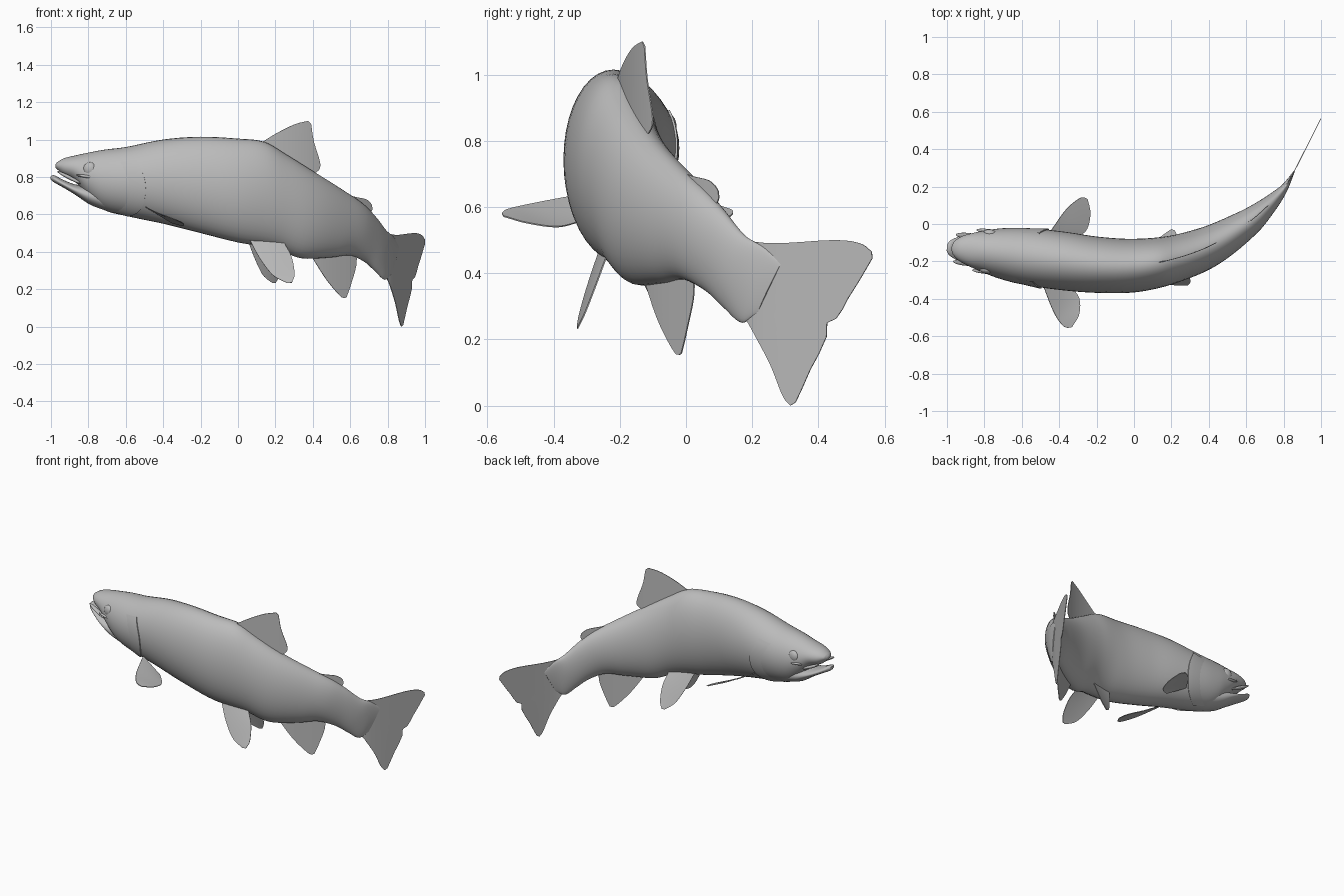
import bpy, bmesh
from math import sin, cos, pi, radians, sqrt
from mathutils import Vector

cube = bpy.data.objects.get("Cube")
if cube:
    bpy.data.objects.remove(cube, do_unlink=True)

grey = bpy.data.materials.new("fish grey")
grey.use_nodes = True
grey.diffuse_color = (0.5, 0.5, 0.5, 1)
grey.node_tree.nodes["Principled BSDF"].inputs["Base Color"].default_value = (0.5, 0.5, 0.5, 1)


def spline(table, key):
    """Smooth interpolation of rows (key, values...), straight beyond the ends."""
    pts = [(row[0], Vector(row[1:])) for row in table]
    last = len(pts) - 1

    def slope(i):
        a, b = pts[max(i - 1, 0)], pts[min(i + 1, last)]
        return (b[1] - a[1]) / (b[0] - a[0])

    if key <= pts[0][0]:
        return pts[0][1] + slope(0) * (key - pts[0][0])
    if key >= pts[last][0]:
        return pts[last][1] + slope(last) * (key - pts[last][0])
    i = max(n for n in range(last) if pts[n][0] <= key)
    (k0, p0), (k1, p1) = pts[i], pts[i + 1]
    d = k1 - k0
    t = (key - k0) / d
    return (p0 * (1 + 2 * t) * (1 - t) ** 2 + p1 * t * t * (3 - 2 * t)
            + slope(i) * d * t * (1 - t) ** 2 + slope(i + 1) * d * t * t * (t - 1))


# Sideways sweep of the backbone: x, y
SPINE = [(-1, -.125, 0), (-.8, -.145, 0), (-.6, -.17, 0), (-.4, -.195, 0), (-.2, -.218, 0),
         (0, -.222, 0), (.2, -.19, 0), (.4, -.12, 0), (.6, 0, 0), (.7, .083, 0),
         (.8, .188, 0), (.85, .27, 0), (.9, .367, 0), (1, .565, 0)]


def bend(x, s, z):
    """Place a point of the straight fish on the bent backbone."""
    y = spline(SPINE, x)[0]
    dy = (spline(SPINE, x + .03)[0] - spline(SPINE, x - .03)[0]) / .06
    n = sqrt(1 + dy * dy)
    return (x - s * dy / n, y + s / n, z)


def finish(name, bm):
    bmesh.ops.recalc_face_normals(bm, faces=bm.faces)
    mesh = bpy.data.meshes.new(name)
    bm.to_mesh(mesh)
    bm.free()
    mesh.materials.append(grey)
    for p in mesh.polygons:
        p.use_smooth = True
    mesh.set_sharp_from_angle(angle=radians(50))
    obj = bpy.data.objects.new(name, mesh)
    bpy.context.collection.objects.link(obj)
    return obj


def loft(name, rows, closed=False):
    """Skin rows of straight-fish points, with end caps when the rows are rings."""
    bm = bmesh.new()
    grid = [[bm.verts.new(bend(*p)) for p in row] for row in rows]
    count = len(rows[0])
    for a, b in zip(grid, grid[1:]):
        for j in range(count if closed else count - 1):
            k = (j + 1) % count
            bm.faces.new((a[j], a[k], b[k], b[j]))
    if closed:
        bm.faces.new(grid[0])
        bm.faces.new(grid[-1])
    return finish(name, bm)


def section(table, x, angle, grow=0):
    """Point of the elliptical section whose top lies at x."""
    xb, zt, zb, w = spline(table, x)
    up = sin(angle)
    return ((x + xb) / 2 + (x - xb) / 2 * up,
            (w + grow) * cos(angle),
            (zt + zb) / 2 + ((zt - zb) / 2 + grow) * up)


def trunk(name, table, steps=5, sides=40):
    keys = [a[0] + (b[0] - a[0]) * i / steps
            for a, b in zip(table, table[1:]) for i in range(steps)] + [table[-1][0]]
    loft(name, [[section(table, x, 2 * pi * j / sides) for j in range(sides)]
                for x in keys], True)


# Body and upper head: top x, bottom x, top z, bottom z, half width
BODY = [(-.975, -.975, .868, .848, .012), (-.965, -.965, .88, .84, .035),
        (-.93, -.93, .9, .808, .065), (-.87, -.87, .915, .775, .09),
        (-.8, -.8, .93, .69, .112), (-.72, -.72, .945, .625, .133),
        (-.6, -.6, .96, .592, .15), (-.4, -.4, 1, .55, .156),
        (-.2, -.2, 1.015, .5, .15), (0, 0, 1.005, .45, .143),
        (.14, .14, .988, .428, .133), (.25, .22, .925, .41, .124),
        (.4, .34, .83, .365, .113), (.55, .5, .735, .37, .09),
        (.66, .6, .66, .38, .07), (.73, .68, .59, .345, .05),
        (.79, .74, .515, .29, .033), (.83, .785, .48, .25, .018),
        (.86, .82, .43, .28, .006)]
trunk("body", BODY)

# Lower jaw
JAW = [(-1, -1, .805, .785, .018), (-.985, -.985, .81, .772, .04),
       (-.94, -.94, .787, .747, .063), (-.87, -.87, .76, .705, .085),
       (-.79, -.79, .75, .652, .094), (-.7, -.7, .74, .618, .09)]
trunk("lower_jaw", JAW)


def ellipsoid(name, centre, size, side, tilt=0):
    bm = bmesh.new()
    bmesh.ops.create_uvsphere(bm, u_segments=24, v_segments=16, radius=1)
    for v in bm.verts:
        x, s, z = (c * r for c, r in zip(v.co, size))
        v.co = bend(centre[0] + x, side * (centre[1] + s), centre[2] + z + tilt * x)
    finish(name, bm)


# Eyes, lips and gill covers on both flanks
GILL_EDGE = [(0, -.58, 0), (.3, -.5, 0), (.65, -.475, 0), (1, -.525, 0)]
for side, label in ((-1, "front"), (1, "rear")):
    ellipsoid(label + "_eye", (-.78, .098, .843), (.036, .021, .036), side)
    ellipsoid(label + "_cheek_lip", (-.79, .108, .802), (.065, .012, .008), side, -.12)
    ellipsoid(label + "_upper_lip", (-.895, .072, .797), (.065, .016, .011), side, -.5)
    rows = []
    for u, lift in ((0, -.004), (.35, .001), (.7, .004), (.92, .006), (1, .006), (1, -.01)):
        row = []
        for i in range(21):
            v = i / 20
            x = spline(GILL_EDGE, v)[0] - .12 * (1 - u)
            px, s, z = section(BODY, x, radians(-75 + 110 * v), lift)
            row.append((px, side * s, z))
        rows.append(row)
    loft(label + "_gill_cover", rows)


def fin(name, lead, trail, side=1, steps=14):
    """Thin web between a leading and a trailing edge, both from root to tip."""
    rows = []
    for i in range(steps + 1):
        t = i / steps
        a, b = (spline([(n / (len(e) - 1), *p) for n, p in enumerate(e)], t)
                for e in (lead, trail))
        row = [a.lerp(b, j / steps) for j in range(steps + 1)]
        rows.append([(p[0], side * p[1], p[2]) for p in row])
    obj = loft(name, rows)
    thick = obj.modifiers.new("thickness", "SOLIDIFY")
    thick.thickness = .004
    thick.offset = 0
    split = obj.modifiers.new("crisp rim", "EDGE_SPLIT")
    split.split_angle = radians(50)


def flat(*pairs):
    return [(x, 0, z) for x, z in pairs]


# Fins on the centre line
fin("dorsal_fin", flat((.12, .98), (.2, 1.03), (.3, 1.08), (.375, 1.1)),
    flat((.4, .81), (.44, .86), (.405, .99), (.39, 1.085)))
fin("adipose_fin", flat((.56, .715), (.62, .695), (.68, .682), (.705, .665)),
    flat((.68, .6), (.705, .607), (.717, .625), (.715, .65)))
fin("anal_fin", flat((.39, .38), (.47, .255), (.545, .165), (.57, .153)),
    flat((.63, .42), (.632, .33), (.6, .215), (.58, .158)))
fin("tail_upper_lobe", flat((.79, .5), (.85, .49), (.94, .5), (.98, .49), (.998, .465)),
    flat((.8, .38), (.85, .33), (.93, .25), (.967, .34), (.999, .445)))
fin("tail_lower_lobe", flat((.8, .38), (.85, .33), (.93, .25), (.9, .09), (.882, .01)),
    flat((.79, .27), (.81, .225), (.84, .13), (.862, .03), (.874, 0)))

# Paired fins
for side, label in ((-1, "front"), (1, "rear")):
    fin(label + "_pectoral_fin",
        [(-.48, .12, .64), (-.4, .27, .61), (-.34, .34, .592), (-.31, .352, .58)],
        [(-.34, .12, .555), (-.275, .18, .54), (-.263, .27, .552), (-.29, .345, .572)], side)
    fin(label + "_pelvic_fin",
        [(.05, .04, .48), (.1, .085, .37), (.16, .125, .275), (.225, .15, .232)],
        [(.23, .06, .45), (.258, .1, .37), (.262, .138, .28), (.245, .155, .235)], side)
